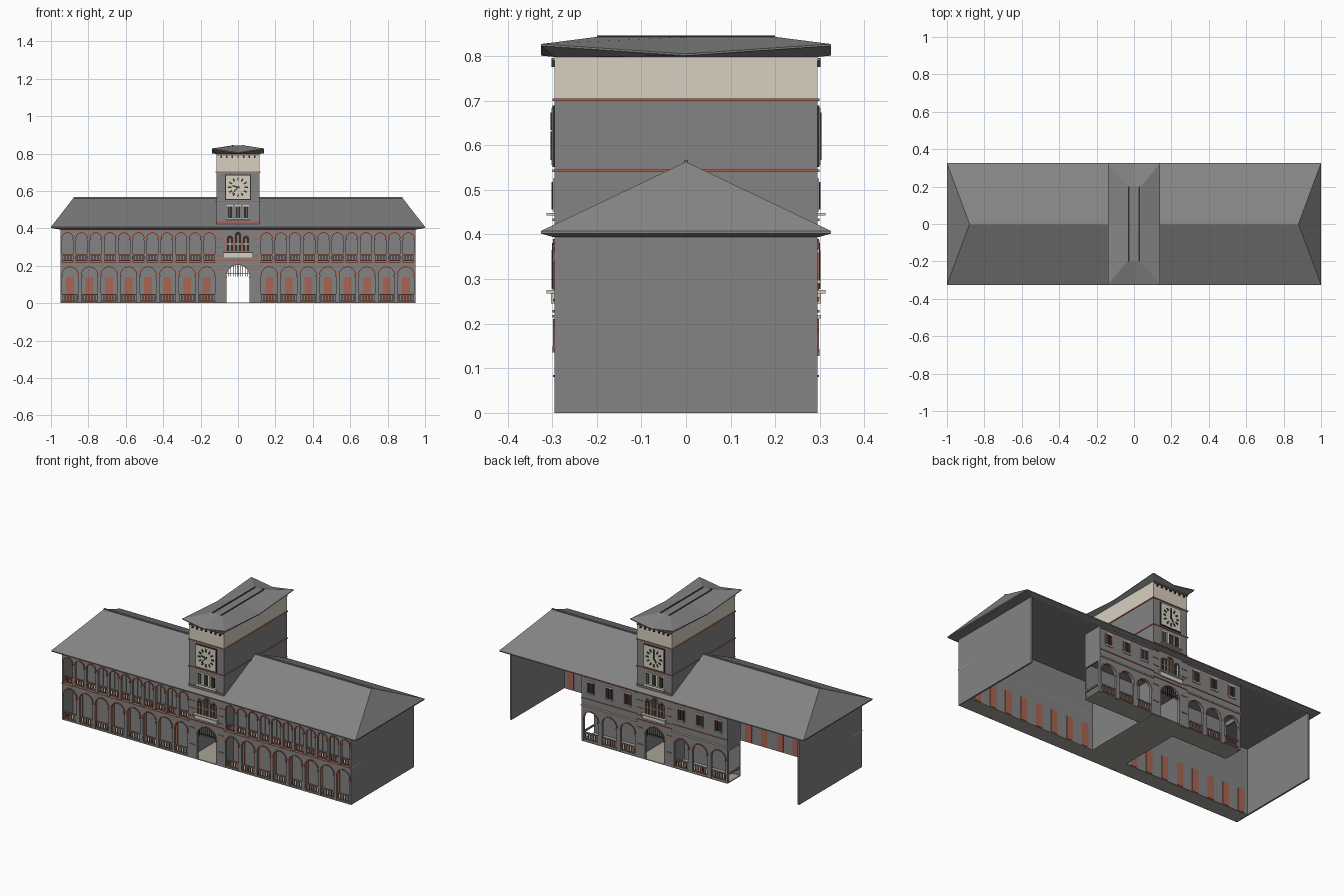
import bpy, bmesh
from math import sin, cos, pi, radians

cube = bpy.data.objects.get("Cube")
if cube:
    bpy.data.objects.remove(cube, do_unlink=True)


def material(name, r, g, b):
    m = bpy.data.materials.new(name)
    m.use_nodes = True
    m.diffuse_color = (r, g, b, 1)
    m.node_tree.nodes["Principled BSDF"].inputs["Base Color"].default_value = (r, g, b, 1)
    return m


GREY = material("grey masonry", .23, .23, .23)
RED = material("terracotta", .40, .13, .085)
CREAM = material("cream stone", .68, .63, .53)
DARK = material("dark glass", .03, .03, .03)
FLOOR = material("floor stone", .40, .37, .31)


class Part:
    """Collects boxes and xz-profile prisms into one named object."""

    def __init__(self, name, mat):
        self.name, self.mat, self.bm = name, mat, bmesh.new()

    def prism(self, pts, y0, y1):
        a = [self.bm.verts.new((x, y0, z)) for x, z in pts]
        b = [self.bm.verts.new((x, y1, z)) for x, z in pts]
        self.bm.faces.new(a)
        self.bm.faces.new(b[::-1])
        for i in range(len(pts)):
            j = (i + 1) % len(pts)
            self.bm.faces.new((a[i], b[i], b[j], a[j]))

    def box(self, x0, x1, y0, y1, z0, z1):
        self.prism([(x0, z0), (x1, z0), (x1, z1), (x0, z1)], y0, y1)

    def loft(self, rings):
        loops = [[self.bm.verts.new(p) for p in r] for r in rings]
        for a, b in zip(loops, loops[1:]):
            for i in range(len(a)):
                j = (i + 1) % len(a)
                self.bm.faces.new((a[i], a[j], b[j], b[i]))
        self.bm.faces.new(loops[0][::-1])
        self.bm.faces.new(loops[-1])

    def done(self):
        bmesh.ops.recalc_face_normals(self.bm, faces=self.bm.faces)
        me = bpy.data.meshes.new(self.name)
        self.bm.to_mesh(me)
        self.bm.free()
        me.materials.append(self.mat)
        ob = bpy.data.objects.new(self.name, me)
        bpy.context.scene.collection.objects.link(ob)


def arc(cx, cz, r, n=12):
    return [(cx - r * cos(pi * i / n), cz + r * sin(pi * i / n)) for i in range(n + 1)]


def arcade(wall, trim, x0, x1, n, hw, z0, spring, z1, s, depth=.015):
    """Wall with n round arches on side s (-1 front, 1 back), with brick arch rings."""
    y0, y1 = s * .295, s * (.295 - depth)
    bay = (x1 - x0) / n
    for k in range(n):
        a, c = x0 + k * bay, x0 + (k + .5) * bay
        wall.box(a, c - hw, y0, y1, z0, z1)
        wall.box(c + hw, a + bay, y0, y1, z0, z1)
        p, q = arc(c, spring, hw), arc(c, spring, hw + .006)
        for i in range(len(p) - 1):
            wall.prism([p[i], p[i + 1], (p[i + 1][0], z1), (p[i][0], z1)], y0, y1)
            trim.prism([p[i], p[i + 1], q[i + 1], q[i]], y0, y0 + s * .003)
        for e in (-1, 1):
            trim.box(c + e * hw - .004, c + e * hw + .004, y0, y0 + s * .004, spring - .008, spring)


def balustrade(rail, posts, x0, x1, y, z0, z1, step=.016):
    for z in (z0, z1 - .006):
        rail.box(x0, x1, y - .004, y + .004, z, z + .006)
    n = round((x1 - x0) / step)
    for i in range(n):
        x = x0 + (i + .5) * (x1 - x0) / n
        posts.box(x - .003, x + .003, y - .003, y + .003, z0, z1)


def arched(part, x, z0, spring, hw, y, s, t=.004):
    part.prism([(x - hw, z0)] + arc(x, spring, hw, 8) + [(x + hw, z0)], y, y + s * t)


# Walls, floors and openings
walls = Part("arcade_walls", GREY)
rings = Part("brick_arch_rings", RED)
inner = Part("inner_walls", GREY)
floors = Part("floors", FLOOR)
doors = Part("doors", RED)
rails = Part("stone_rails", GREY)
brick_rails = Part("brick_balustrades", RED)
bands = Part("brick_bands", RED)
glass = Part("window_glass", DARK)
stone = Part("stone_trim", CREAM)

for m in (-1, 1):
    a, b = sorted((m * .115, m * .95))
    # Front wing: two arcaded storeys
    arcade(walls, rings, a, b, 8, .043, 0, .15, .22, -1)
    arcade(walls, rings, a, b, 11, .030, .22, .345, .40, -1)
    inner.box(a, b, -.205, -.20, 0, .40)
    floors.box(a, b, -.295, -.20, 0, .004)
    floors.box(a, b, -.29, -.20, .212, .22)
    bands.box(a, b, -.299, -.295, .214, .22)
    bands.box(a, b, -.298, -.295, .385, .389)
    balustrade(brick_rails, brick_rails, a, b, -.288, .225, .262)
    balustrade(rails, brick_rails, a, b, -.288, .008, .05)
    for k in range(8):
        x = a + (k + .5) * (b - a) / 8
        doors.box(x - .021, x + .021, -.208, -.197, .004, .14)
    for k in range(11):
        x = a + (k + .5) * (b - a) / 11
        rails.box(x - .018, x + .018, -.208, -.205, .225, .34)
    # End walls
    e0, e1 = sorted((m * .94, m * .95))
    walls.box(e0, e1, -.295, .295, 0, .40)

    # Rear porch and the rooms above it
    a, b = sorted((m * .115, m * .48))
    arcade(walls, rings, a, b, 3, .048, 0, .135, .215, 1)
    inner.box(a, b, .175, .18, 0, .215)
    inner.box(a, b, .175, .295, .215, .40)
    floors.box(a, b, .18, .295, 0, .006)
    stone.box(a, b, .295, .303, .212, .219)
    balustrade(rails, brick_rails, a, b, .288, .012, .055)
    e0, e1 = sorted((m * .472, m * .48))
    rails.box(e0, e1, .18, .295, .046, .055)
    walls.box(e0, e1, .18, .295, .19, .215)
    bands.box(a, b, .295, .299, .256, .260)
    bands.box(a, b, .295, .299, .382, .387)
    for k in range(3):
        x = a + (k + .5) * (b - a) / 3
        stone.box(x - .024, x + .024, .295, .302, .29, .297)
        stone.box(x - .022, x + .022, .295, .299, .36, .367)
        for e in (-1, 1):
            glass.box(x + e * .010 - .008, x + e * .010 + .008, .295, .298, .297, .36)
            bands.box(x + e * .022 - .003, x + e * .022 + .003, .295, .299, .297, .36)

    # Tower flanks
    t0, t1 = sorted((m * .105, m * .115))
    walls.box(t0, t1, -.295, .295, 0, .70)

# Passage through the tower
floors.box(-.115, .115, -.295, .295, 0, .005)
inner.box(-.105, .105, -.28, .28, .22, .23)

# Tower top storey and encircling bands
top = Part("tower_top_storey", CREAM)
top.box(-.115, .115, -.295, .295, .70, .80)
for z in (.543, .702):
    bands.box(-.119, .119, -.299, .299, z - .003, z + .003)

# Tower faces, front and back
clock = Part("clock_faces", CREAM)
marks = Part("clock_marks", DARK)
for s in (-1, 1):
    y = s * .295
    arcade(walls, rings, -.115, .115, 1, .062, 0, .143, .70, s)
    # Fan grille in the gateway
    glass.box(-.062, .062, y - s * .008, y - s * .005, .155, .159)
    for i in range(-4, 5):
        x = i * .013
        glass.box(x - .0015, x + .0015, y - s * .008, y - s * .005, .143,
                  .143 + (.062 ** 2 - x * x) ** .5)
    # Brick quoins and string courses
    for z in (.08, .18, .25, .295, .34, .385):
        for m in (-1, 1):
            bands.box(m * .097 - .018, m * .097 + .018, y, y + s * .003, z, z + .005)
    for z in (.225, .43):
        bands.box(-.115, .115, y, y + s * .004, z, z + .006)
    bands.box(-.115, .115, y, y + s * .006, .79, .796)
    # Balcony ledges
    stone.box(-.08, .08, y, y + s * .018, .268, .275)
    stone.box(-.075, .075, y, y + s * .008, .245, .268)
    stone.box(-.068, .068, y, y + s * .018, .443, .448)
    # Triple windows on two levels
    for x, h in ((-.043, .345), (0, .365), (.043, .345)):
        arched(rings, x, .275, h, .021, y, s, .003)
        arched(glass, x, .278, h, .016, y, s, .005)
        stone.box(x - .002, x + .002, y, y + s * .007, .278, h)
        stone.box(x - .016, x + .016, y, y + s * .007, .315, .318)
        stone.box(x - .017, x + .017, y, y + s * .003, .452, .525)
        glass.box(x - .013, x + .013, y, y + s * .005, .456, .518)
        rails.box(x - .0015, x + .0015, y, y + s * .007, .456, .518)
    # Clock
    marks.box(-.069, .069, y, y + s * .004, .551, .689)
    clock.box(-.064, .064, y, y + s * .006, .556, .684)

    def spoke(deg, r0, r1, w):
        dx, dz = sin(radians(deg)) * -s, cos(radians(deg))
        marks.prism([(dx * r + dz * e, .62 + dz * r - dx * e)
                     for r, e in ((r0, -w), (r1, -w), (r1, w), (r0, w))], y, y + s * .009)

    for h in range(12):
        spoke(h * 30, .036, .053, .004)
    minute, hour = ((222, 285) if s < 0 else (0, 150))
    spoke(minute, -.01, .045, .0025)
    spoke(hour, -.008, .03, .0035)
    # Brackets below the eaves
    for i in range(-3, 4):
        glass.box(i * .03 - .004, i * .03 + .004, y, y + s * .007, .776, .79)

# Main hipped roof
roof = Part("main_roof", GREY)


def rect(x, y, z):
    return [(-x, -y, z), (x, -y, z), (x, y, z), (-x, y, z)]


roof.loft([rect(.95, .297, .394), rect(1, .325, .402), rect(1, .325, .408), rect(.88, .002, .562)])
roof.box(-.88, .88, -.004, .004, .56, .567)


# Tower roof with upturned corners
def ring8(x, y, z, dip):
    return [(-x, -y, z), (0, -y, z - dip), (x, -y, z), (x, 0, z - dip),
            (x, y, z), (0, y, z - dip), (-x, y, z), (-x, 0, z - dip)]


cap = Part("tower_roof", GREY)
cap.loft([ring8(.115, .295, .798, 0), ring8(.14, .325, .823, .022),
          ring8(.14, .325, .827, .022), ring8(.036, .20, .843, 0)])
vents = Part("roof_vents", DARK)
for m in (-1, 1):
    vents.box(m * .028 - .004, m * .028 + .004, -.2, .2, .84, .846)

for part in (walls, rings, inner, floors, doors, rails, brick_rails, bands, glass,
             stone, top, clock, marks, roof, cap, vents):
    part.done()
